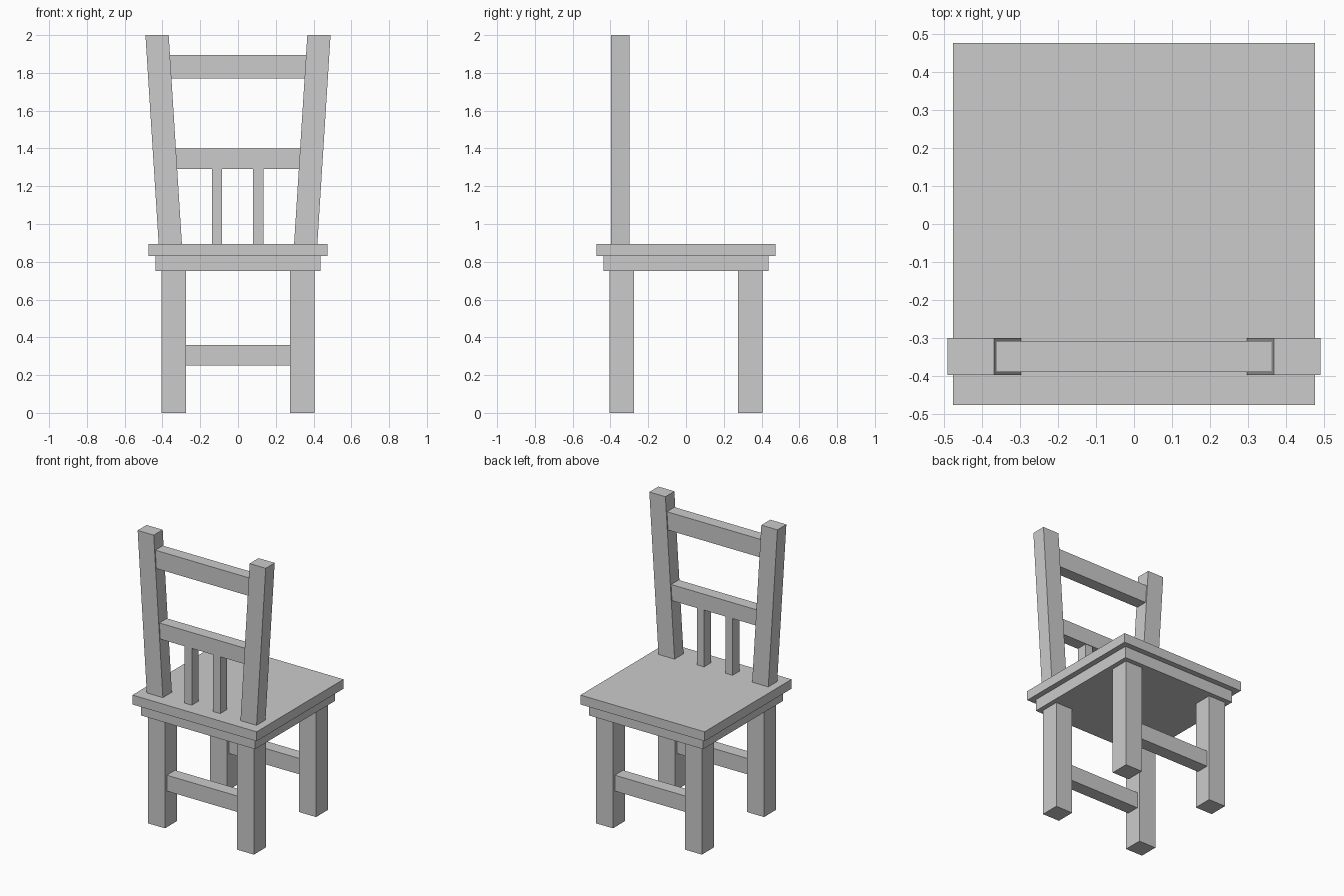
import bpy
import bmesh

if "Cube" in bpy.data.objects:
    bpy.data.objects.remove(bpy.data.objects["Cube"])


def prism(name, bottom, top, y0, y1, z0, z1):
    """Six-sided block whose x extent may differ between bottom and top."""
    bm = bmesh.new()
    bmesh.ops.create_cube(bm, size=1)
    for v in bm.verts:
        span = top if v.co.z > 0 else bottom
        v.co = (span[v.co.x > 0], y1 if v.co.y > 0 else y0, z1 if v.co.z > 0 else z0)
    mesh = bpy.data.meshes.new(name)
    bm.to_mesh(mesh)
    bm.free()
    obj = bpy.data.objects.new(name, mesh)
    bpy.context.collection.objects.link(obj)
    return obj


def box(name, x0, x1, y0, y1, z0, z1):
    return prism(name, (x0, x1), (x0, x1), y0, y1, z0, z1)


SEAT_TOP = 0.895


def post_inner(z):
    """Half distance between the leaning back posts at height z."""
    return 0.297 + 0.07 * (z - SEAT_TOP) / (2 - SEAT_TOP)


# Seat board and the frame below it
box("seat", -0.475, 0.475, -0.475, 0.475, 0.83, SEAT_TOP)
box("seat_frame", -0.437, 0.437, -0.437, 0.437, 0.75, 0.83)

# Legs, with one stretcher between each left-right pair
for row, y in (("front", -0.34), ("rear", 0.34)):
    for side, x in (("left", -0.34), ("right", 0.34)):
        box(f"{row}_{side}_leg", x - 0.065, x + 0.065, y - 0.065, y + 0.065, 0, 0.75)
    box(f"{row}_stretcher", -0.275, 0.275, y - 0.045, y + 0.045, 0.25, 0.36)

# Backrest posts, leaning outwards
prism("left_post", (-0.42, -0.297), (-0.49, -0.367), -0.397, -0.299, SEAT_TOP, 2)
prism("right_post", (0.297, 0.42), (0.367, 0.49), -0.397, -0.299, SEAT_TOP, 2)

# Backrest rails, ends cut to the lean of the posts
for name, z0, z1 in (("upper_rail", 1.77, 1.895), ("lower_rail", 1.29, 1.40)):
    a, b = post_inner(z0), post_inner(z1)
    prism(name, (-a, a), (-b, b), -0.389, -0.307, z0, z1)

# Two slats between the seat and the lower rail
for side, x in (("left", -0.111), ("right", 0.107)):
    box(f"{side}_slat", x - 0.027, x + 0.027, -0.385, -0.311, SEAT_TOP, 1.29)
